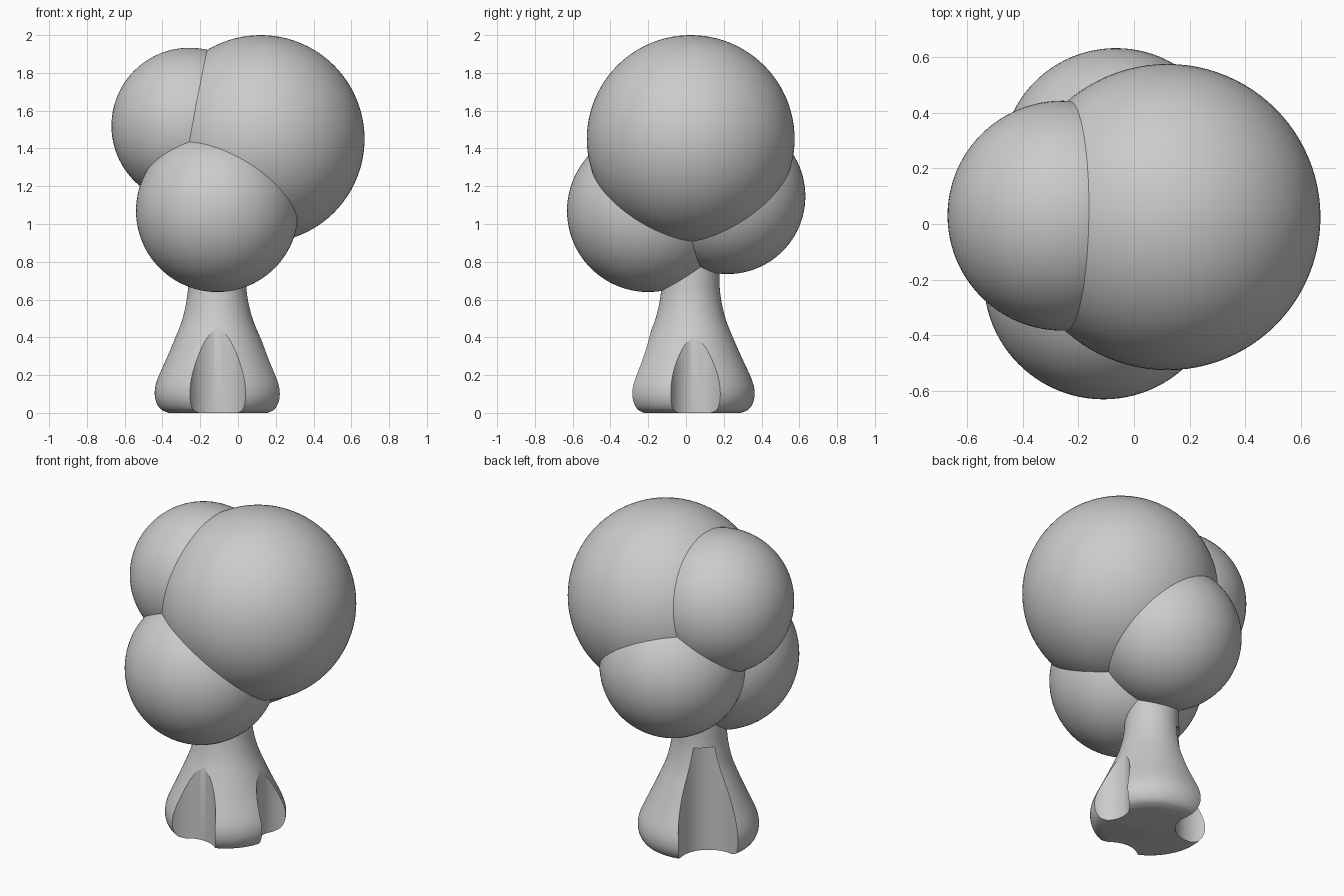
import bpy, math
from math import sin, cos, radians

if "Cube" in bpy.data.objects:
    bpy.data.objects.remove(bpy.data.objects["Cube"])


def smooth(obj, angle=30):
    bpy.ops.object.select_all(action='DESELECT')
    obj.select_set(True)
    bpy.context.view_layer.objects.active = obj
    bpy.ops.object.shade_smooth_by_angle(angle=radians(angle))


def foliage(name, loc, r):
    bpy.ops.mesh.primitive_uv_sphere_add(segments=96, ring_count=48, radius=r, location=loc)
    obj = bpy.context.object
    obj.name = name
    smooth(obj)


def catmull(pts, steps):
    """Smooth curve through the profile points."""
    p = [pts[0]] + pts + [pts[-1]]
    out = []
    for a, b, c, d in zip(p, p[1:], p[2:], p[3:]):
        for i in range(steps):
            t = i / steps
            out.append(tuple(0.5 * (2 * b[k] + (c[k] - a[k]) * t
                       + (2 * a[k] - 5 * b[k] + 4 * c[k] - d[k]) * t * t
                       + (3 * b[k] - a[k] - 3 * c[k] + d[k]) * t ** 3) for k in (0, 1)))
    return out + [pts[-1]]


# Foliage balls
foliage("foliage_main", (0.12, 0.025, 1.45), 0.55)
foliage("foliage_left", (-0.257, 0.03, 1.52), 0.413)
foliage("foliage_front", (-0.11, -0.20, 1.07), 0.43)
foliage("foliage_back", (-0.065, 0.22, 1.147), 0.412)

# Flared trunk, turned from a profile of (radius, height)
cx, cy = -0.1, 0.024
profile = catmull([(0.265, 0), (0.307, 0.018), (0.333, 0.06), (0.339, 0.115), (0.323, 0.18),
                   (0.268, 0.3), (0.22, 0.41), (0.185, 0.5), (0.162, 0.6),
                   (0.153, 0.7), (0.15, 0.95)], 4)
N = 96
verts = [(cx - 0.01 * min(z / 0.6, 1) + r * cos(2 * math.pi * i / N),
          cy + r * sin(2 * math.pi * i / N), z)
         for r, z in profile for i in range(N)]
rows = len(profile)
faces = [(j * N + i, j * N + (i + 1) % N, (j + 1) * N + (i + 1) % N, (j + 1) * N + i)
         for j in range(rows - 1) for i in range(N)]
faces += [tuple(reversed(range(N))), tuple(range((rows - 1) * N, rows * N))]
mesh = bpy.data.meshes.new("trunk")
mesh.from_pydata(verts, [], faces)
trunk = bpy.data.objects.new("trunk", mesh)
bpy.context.collection.objects.link(trunk)

# Three vertical root grooves: front, right, back left
a = radians(136)
grooves = [(-0.108, cy - 0.368, 0.16),
           (cx + 0.361, 0.055, 0.141),
           (cx + 0.311 * cos(a), cy + 0.311 * sin(a), 0.171)]
for x, y, r in grooves:
    bpy.ops.mesh.primitive_cylinder_add(vertices=96, radius=r, depth=0.84, location=(x, y, 0.22))
    cutter = bpy.context.object
    cutter.name = "groove_cutter"
    cutter.hide_render = True
    bpy.context.view_layer.objects.active = trunk
    mod = trunk.modifiers.new("groove", 'BOOLEAN')
    mod.operation = 'DIFFERENCE'
    mod.solver = 'EXACT'
    mod.object = cutter
    bpy.ops.object.modifier_apply(modifier=mod.name)
    bpy.data.objects.remove(cutter)
smooth(trunk, 25)
